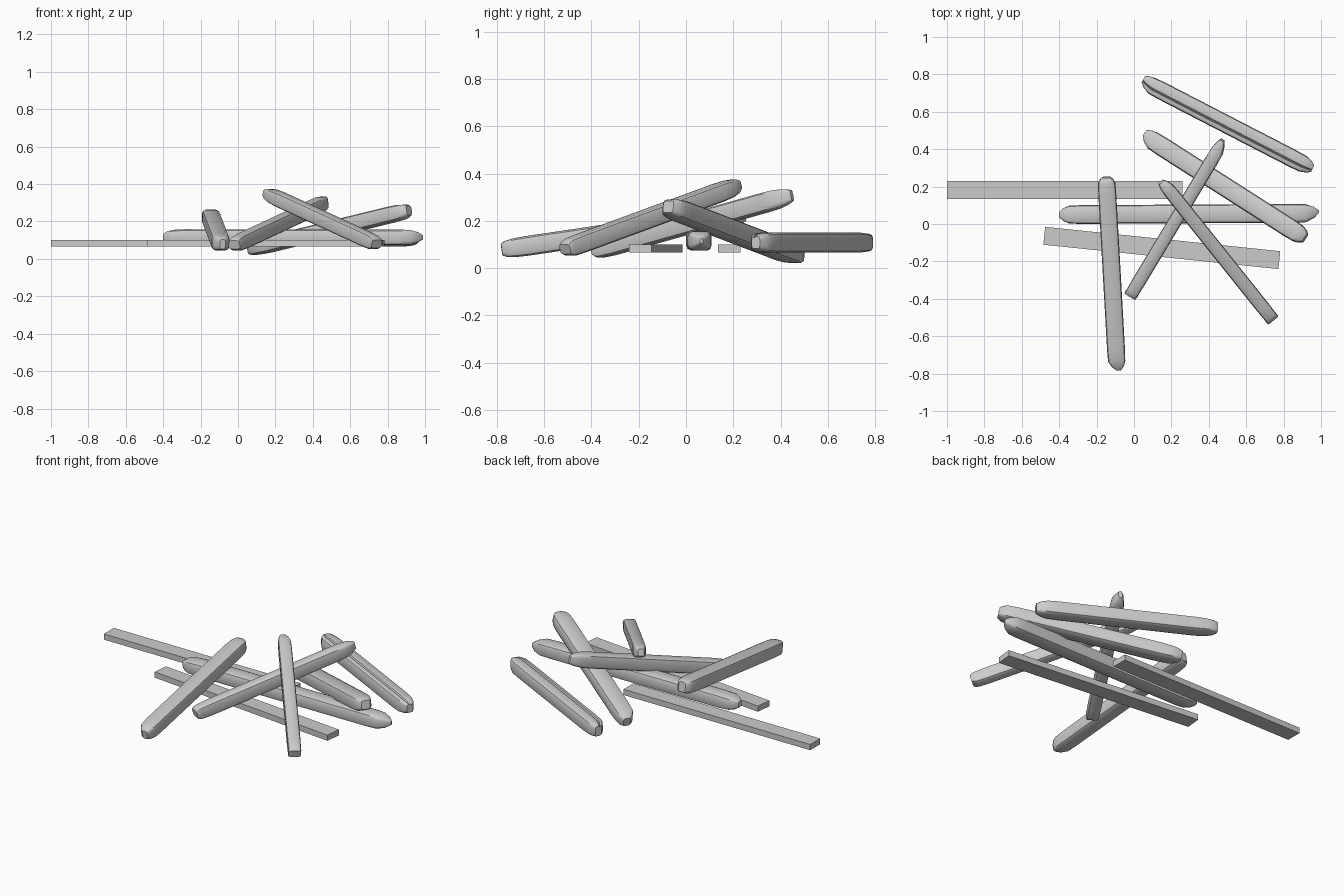
import bpy, bmesh, math
from mathutils import Vector, Matrix

if "Cube" in bpy.data.objects:
    bpy.data.objects.remove(bpy.data.objects["Cube"])

# Rounded-rectangle section of a log, in half-width / half-height units
QUARTER = [(1.0, 0.5), (0.9, 0.82), (0.62, 0.98)]


def section(groove):
    pts = []
    for sx, sz, flip in ((1, 1, 0), (-1, 1, 1), (-1, -1, 0), (1, -1, 1)):
        q = [(a * sx, b * sz) for a, b in QUARTER]
        pts += q[::-1] if flip else q
    if groove:  # worn channel along the upper face, beside its edge
        pts[3:3] = [(0.0, 1.0), (-0.15, 0.95), (-0.33, 0.72), (-0.45, 0.92)]
        i = 3
        pts[i:i + 4] = [(0.0, 0.99), (-0.2, 0.96), (-0.36, 0.74), (-0.46, 0.97)]
    return pts


def finish(bm, name, smooth):
    bmesh.ops.recalc_face_normals(bm, faces=bm.faces)
    me = bpy.data.meshes.new(name)
    bm.to_mesh(me)
    bm.free()
    ob = bpy.data.objects.new(name, me)
    bpy.context.collection.objects.link(ob)
    if smooth:
        bpy.ops.object.select_all(action='DESELECT')
        ob.select_set(True)
        bpy.context.view_layer.objects.active = ob
        bpy.ops.object.shade_smooth_by_angle(angle=math.radians(40))
    return ob


def log(name, a, b, w, h, end_a, end_b, groove=False):
    """Log from a to b; each end is (taper length, tip width, tip height, tip side shift)."""
    a, b = Vector(a), Vector(b)
    x = (b - a).normalized()
    y = Vector((0, 0, 1)).cross(x).normalized()
    z = x.cross(y)
    length = (b - a).length
    ta, wa, ha, sa = end_a
    tb, wb, hb, sb = end_b
    mid = lambda s: 0.55 * 1 + 0.45 * s
    stations = [
        (0, wa, ha, sa),
        (ta * 0.4, mid(wa), mid(ha), sa * 0.5),
        (ta, 0.96, 0.92, 0),
        (ta + 0.06, 1, 1, 0),
        (length - tb - 0.06, 1, 1, 0),
        (length - tb, 0.96, 0.95, 0),
        (length - tb * 0.4, mid(wb), mid(hb), sb * 0.5),
        (length, wb, hb, sb),
    ]
    bm = bmesh.new()
    sec = section(groove)
    rings = []
    for t, sw, sh, shift in stations:
        rings.append([bm.verts.new(a + x * t + y * (p * sw * w / 2 + shift)
                                   + z * (q * sh * h / 2)) for p, q in sec])
    n = len(sec)
    for r0, r1 in zip(rings, rings[1:]):
        for i in range(n):
            j = (i + 1) % n
            bm.faces.new((r0[i], r0[j], r1[j], r1[i]))
    bm.faces.new(rings[0])
    bm.faces.new(rings[-1])
    return finish(bm, name, True)


def plank(name, a, b, w, z0, z1):
    a, b = Vector(a), Vector(b)
    d = b - a
    c = (a + b) / 2
    bm = bmesh.new()
    bmesh.ops.create_cube(bm, size=1, matrix=(
        Matrix.Translation((c.x, c.y, (z0 + z1) / 2))
        @ Matrix.Rotation(math.atan2(d.y, d.x), 4, 'Z')
        @ Matrix.Diagonal((d.length, w, z1 - z0, 1))))
    return finish(bm, name, False)


# Two sawn planks lying flat
plank("long_plank", (-1.0, 0.183), (0.26, 0.183), 0.096, 0.065, 0.1)
plank("angled_plank", (-0.48, -0.063), (0.777, -0.193), 0.096, 0.065, 0.1)

# Logs lying flat
log("base_log", (-0.4, 0.05, 0.117), (0.99, 0.058, 0.115), 0.1, 0.085,
    (0.055, 0.3, 0.4, 0), (0.07, 0.12, 0.25, 0.008))
log("grooved_log", (0.045, 0.765, 0.108), (0.955, 0.295, 0.108), 0.096, 0.086,
    (0.06, 0.4, 0.7, 0.01), (0.06, 0.4, 0.6, 0.0), True)

# Logs leaning on the heap
log("left_leaning_log", (-0.148, 0.25, 0.23), (-0.09, -0.78, 0.078), 0.096, 0.085,
    (0.035, 0.45, 0.7, 0), (0.05, 0.3, 0.6, 0.008))
log("rear_leaning_log", (0.055, 0.475, 0.05), (0.915, -0.075, 0.26), 0.104, 0.085,
    (0.06, 0.4, 0.6, 0.01), (0.05, 0.5, 0.6, 0))
log("cross_log", (-0.02, -0.385, 0.075), (0.478, 0.445, 0.308), 0.072, 0.084,
    (0.03, 0.95, 0.55, 0), (0.07, 0.3, 0.55, 0.006))
log("top_log", (0.15, 0.228, 0.352), (0.742, -0.512, 0.08), 0.074, 0.08,
    (0.06, 0.45, 0.5, -0.006), (0.03, 0.95, 0.55, 0))
